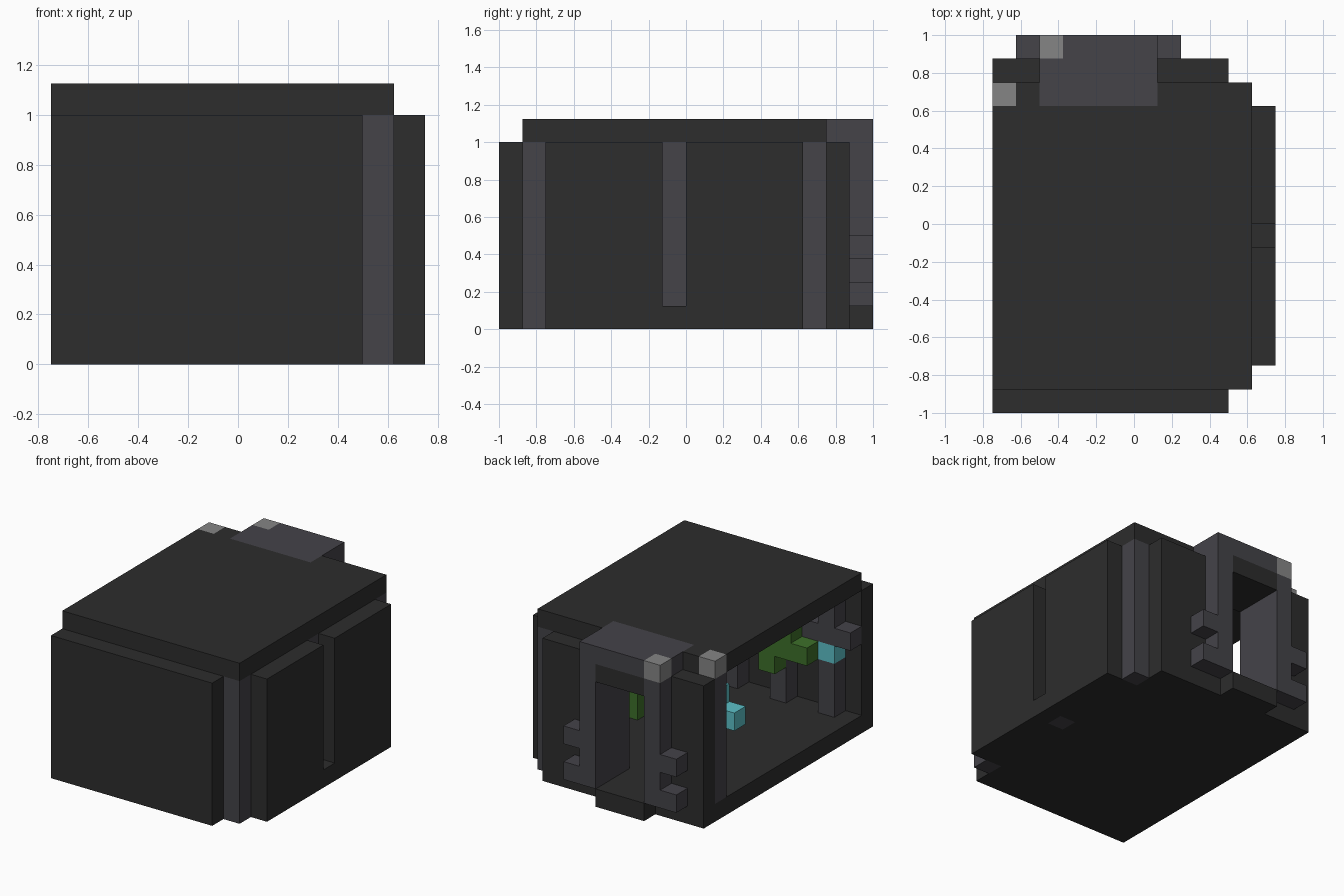
import bpy
import bmesh
from mathutils import Vector
from math import radians

cube = bpy.data.objects.get("Cube")
if cube:
    bpy.data.objects.remove(cube)

UNIT = 0.125
ORIGIN = Vector((-0.75, -1.0, 0.0))


def material(name, colour):
    mat = bpy.data.materials.new(name)
    mat.use_nodes = True
    mat.diffuse_color = (*colour, 1)
    bsdf = mat.node_tree.nodes["Principled BSDF"]
    bsdf.inputs["Base Color"].default_value = (*colour, 1)
    bsdf.inputs["Roughness"].default_value = 0.9
    return mat


charcoal = material("charcoal", (0.026, 0.026, 0.026))
slate = material("slate", (0.058, 0.056, 0.066))
light_grey = material("light grey", (0.235, 0.235, 0.235))
green = material("green", (0.048, 0.162, 0.023))
cyan = material("cyan", (0.107, 0.527, 0.578))

cells = {}   # block position -> part name
parts = {}   # part name -> material


def block(part, mat, x, y, z):
    """Fill an inclusive range of blocks; later parts replace earlier ones."""
    parts[part] = mat
    for i in range(x[0], x[-1] + 1):
        for j in range(y[0], y[-1] + 1):
            for k in range(z[0], z[-1] + 1):
                cells[i, j, k] = part


def carve(x, y, z):
    for pos in list(cells):
        if all(r[0] <= p <= r[-1] for p, r in zip(pos, (x, y, z))):
            del cells[pos]


# Shell, open along one side
block("floor", charcoal, (0, 10), (1, 13), (0,))
block("roof", charcoal, (0, 10), (1, 13), (8,))
block("front_wall", charcoal, (0, 9), (0,), (0, 7))
block("back_wall", charcoal, (0, 9), (14,), (0, 7))
block("side_wall", charcoal, (11,), (2, 12), (0, 7))
carve((11,), (7,), (1, 7))

# Pilasters showing in the gaps of the shell
for j in (1, 7, 13):
    block("side_pilasters", slate, (10,), (j,), (0, 7))
block("open_side_post", slate, (0,), (13,), (1, 7))

# Doorway, three blocks deep
block("door_frame", slate, (2, 6), (13, 15), (1, 8))
block("door_lintel", charcoal, (3, 5), (13, 15), (7,))
carve((3, 5), (13, 15), (1, 6))
block("door_step", charcoal, (3, 5), (15,), (0,))
for i in (1, 7):
    for k in (1, 3):
        block("frame_brackets", slate, (i,), (15,), (k,))

# Lamps on the post tops
block("frame_lamp", light_grey, (2,), (15,), (8,))
block("corner_lamp", light_grey, (0,), (13,), (8,))

# Rack against the front wall
for i in (1, 4, 7):
    block("rack_columns", slate, (i,), (1,), (1, 7))
block("rack_shelf", slate, (0, 8), (1,), (5,))
block("rack_screen", cyan, (1,), (1,), (4,))
block("rack_pipe", green, (2, 4), (2,), (4,))
block("rack_pipe", green, (4,), (2,), (3,))
block("rack_pipe", green, (3,), (1, 2), (5,))

# Blocks hanging in the room
block("cyan_core", cyan, (3, 4), (7,), (2,))
block("cyan_core", cyan, (4,), (7,), (3,))
block("green_pod", green, (9,), (7,), (1, 2))


def build(part, mat):
    """Make the outer faces of one part as a clean mesh."""
    bm = bmesh.new()
    for pos, owner in cells.items():
        if owner != part:
            continue
        for axis in range(3):
            for side in (0, 1):
                step = [0, 0, 0]
                step[axis] = 2 * side - 1
                if tuple(p + s for p, s in zip(pos, step)) in cells:
                    continue
                u, v = (axis + 1) % 3, (axis + 2) % 3
                corners = []
                for a, b in ((0, 0), (1, 0), (1, 1), (0, 1)):
                    c = Vector(pos)
                    c[axis] += side
                    c[u] += a
                    c[v] += b
                    corners.append(bm.verts.new(c * UNIT + ORIGIN))
                bm.faces.new(corners if side else corners[::-1])
    bmesh.ops.remove_doubles(bm, verts=bm.verts, dist=0.001)
    bmesh.ops.dissolve_limit(bm, angle_limit=radians(1),
                             verts=bm.verts, edges=bm.edges)
    mesh = bpy.data.meshes.new(part)
    bm.to_mesh(mesh)
    bm.free()
    mesh.materials.append(mat)
    bpy.context.scene.collection.objects.link(bpy.data.objects.new(part, mesh))


for part, mat in parts.items():
    build(part, mat)
